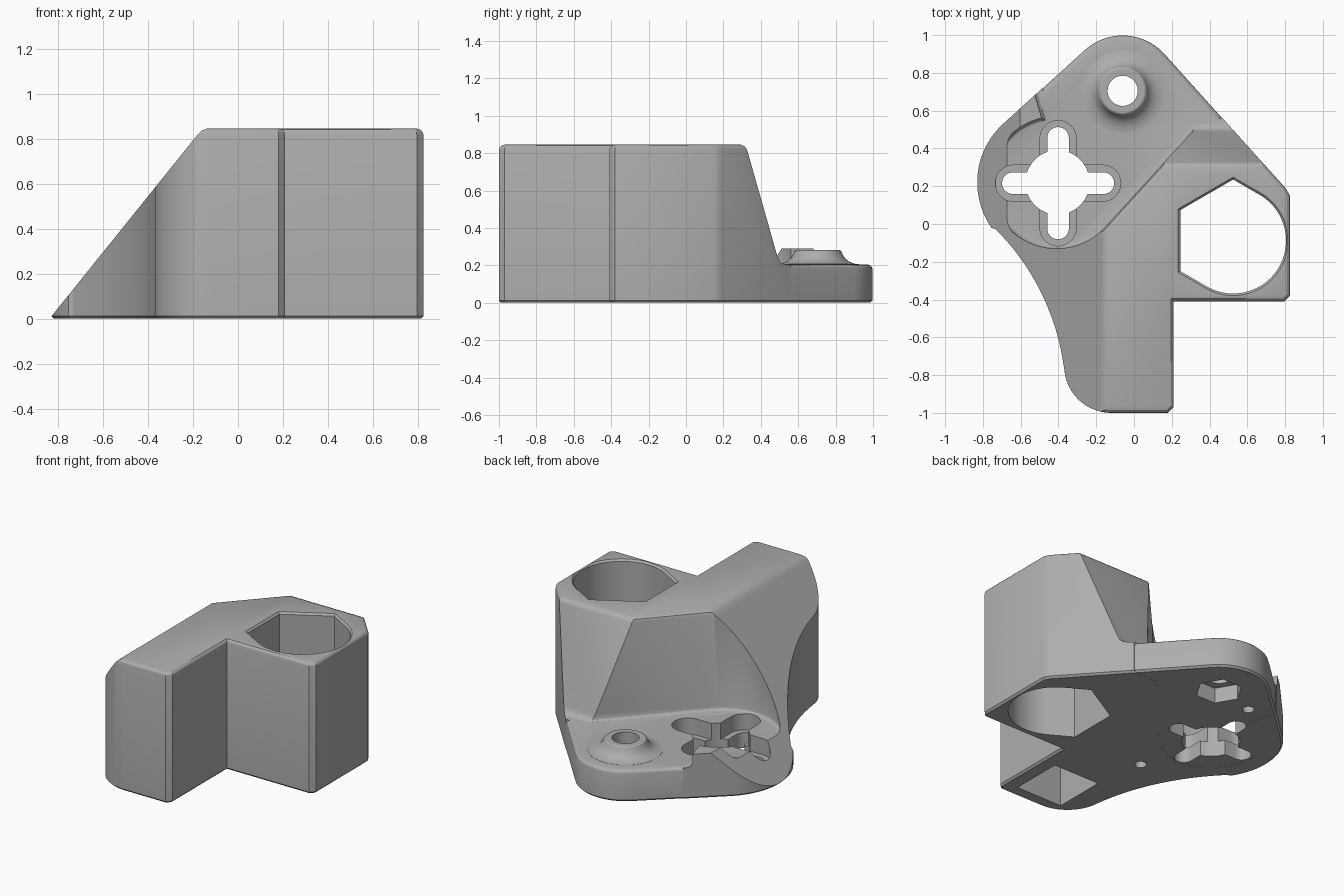
import bpy, bmesh, math
from mathutils import Vector

if "Cube" in bpy.data.objects:
    bpy.data.objects.remove(bpy.data.objects["Cube"])

grey = bpy.data.materials.new("plain grey")
grey.diffuse_color = (0.42, 0.42, 0.42, 1)
grey.use_nodes = True
grey.node_tree.nodes["Principled BSDF"].inputs["Base Color"].default_value = grey.diffuse_color


def arc(cx, cy, r, a0, a1, n):
    return [(cx + r * math.cos(math.radians(a0 + (a1 - a0) * i / n)),
             cy + r * math.sin(math.radians(a0 + (a1 - a0) * i / n))) for i in range(n + 1)]


def inset(poly, d):
    """Mitred inset of a counter-clockwise polygon."""
    out, n = [], len(poly)
    for i in range(n):
        p, a, b = (Vector(poly[k % n]) for k in (i, i - 1, i + 1))
        e, f = (p - a).normalized(), (b - p).normalized()
        m, k = Vector((-e.y, e.x)), Vector((-f.y, f.x))
        out.append(p + (m + k) * (d / (1 + m.dot(k))))
    return out


def loft(name, poly, rings, to=lambda u, v, w: (u, v, w)):
    """Stack insets of a profile; rings are (inset, height)."""
    bm = bmesh.new()
    rows = [[bm.verts.new(to(p[0], p[1], z)) for p in inset(poly, d)] for d, z in rings]
    n = len(poly)
    for lo, hi in zip(rows, rows[1:]):
        for i in range(n):
            bm.faces.new((lo[i], lo[(i + 1) % n], hi[(i + 1) % n], hi[i]))
    bm.faces.new(rows[0][::-1])
    bm.faces.new(rows[-1])
    bmesh.ops.recalc_face_normals(bm, faces=bm.faces)
    me = bpy.data.meshes.new(name)
    bm.to_mesh(me)
    bm.free()
    me.materials.append(grey)
    ob = bpy.data.objects.new(name, me)
    bpy.context.collection.objects.link(ob)
    return ob


def combine(ob, tool, op='DIFFERENCE'):
    bpy.context.view_layer.objects.active = ob
    m = ob.modifiers.new("combine", 'BOOLEAN')
    m.operation, m.object, m.solver = op, tool, 'EXACT'
    bpy.ops.object.modifier_apply(modifier=m.name)
    bpy.data.objects.remove(tool, do_unlink=True)


def capsule(cx, cy, half, r, vertical):
    pts = arc(half - r, 0, r, -90, 90, 16) + arc(r - half, 0, r, 90, 270, 16)
    return [(cx - v, cy + u) if vertical else (cx + u, cy + v) for u, v in pts]


MX, MY = -0.41, 0.22      # cross-slot centre
BX, BY = -0.06, 0.705     # screw boss centre
TOP, FLOOR = 0.845, 0.205

# Footprint, walked clockwise then reversed
outline = [(0.21, -0.97), (0.18, -1.0)]
outline += arc(-0.12, -0.75, 0.25, 270, 184, 14)
outline += arc(-1.633, -0.927, 1.273, 8, 45, 18)
outline += arc(MX, MY, 0.42, 215, 131.5, 20)
outline += arc(-0.06, 0.70, 0.30, 131.5, 41.7, 20)
outline += [(0.805, 0.187), (0.825, 0.15), (0.825, -0.38), (0.795, -0.41), (0.21, -0.41)]
outline.reverse()

# Tall body with rounded top rim
body = loft("bracket", outline, [(0.012, 0), (0, 0.012), (0, TOP - 0.03), (0.004, TOP - 0.015),
                                 (0.015, TOP - 0.004), (0.03, TOP)])

# Clearance: round pocket running into a diagonal wall, with filleted floor
clear = arc(MX, MY, 0.35, 103, 317.6, 48)
clear += [(1.2, 1.466), (0.5, 3), (-0.62, 1.0)]
f = FLOOR - 0.001
combine(body, loft("clearance", clear, [(0.05, -1), (0.05, f), (0.03, f), (0.015, f + 0.004),
                                        (0.004, f + 0.015), (0, f + 0.03), (0, TOP - 0.025),
                                        (-0.007, TOP - 0.007), (-0.025, TOP + 0.001), (-0.025, 1.2)]))

# Sloping back wall
back = [(0.27, 1.2), (0.29, TOP + 0.001), (0.311, 0.838), (0.326, 0.82), (0.488, 0.25), (0.498, 0.225),
        (0.515, 0.210), (0.54, f), (0.56, f), (0.56, -1), (2, -1), (2, 1.2)]
combine(body, loft("back_slope", back, [(0, -0.3), (0, 2)], lambda u, v, w: (w, u, v)))

# Flat cap on the curved guard rim
box = [(-2, 0.38), (-0.31, 0.38), (-0.31, 2), (-2, 2)]
combine(body, loft("rim_cap", box, [(0, 0.29), (0, 1.2)]))

# Low base plate with rounded top edge
base = loft("base", inset(outline, 0.002), [(0.012, 0.001), (0, 0.013), (0, FLOOR - 0.03),
            (0.004, FLOOR - 0.015), (0.015, FLOOR - 0.004), (0.03, FLOOR)])
combine(body, base, 'UNION')

# Sloping left side
left = [(-2, -1.444), (-0.842, -0.005), (-0.18, 0.818), (-0.162, 0.836), (-0.135, TOP + 0.001),
        (-0.12, 1.2), (-2, 1.2)]
combine(body, loft("left_slope", left, [(0, -2), (0, 2)], lambda u, v, w: (u, w, v)))

# Flared screw boss
boss = loft("boss", arc(BX, BY, 0.22, 0, 352.5, 47),
            [(0, 0.1), (0, 0.206), (0.025, 0.209), (0.055, 0.221), (0.077, 0.24), (0.09, 0.265),
             (0.095, 0.276), (0.103, 0.281)])
combine(body, boss, 'UNION')

# Screw hole, nut pocket and two small blind holes underneath
combine(body, loft("screw_hole", arc(BX, BY, 0.08, 0, 348.75, 31), [(0, -1), (0, 1)]))
combine(body, loft("nut_pocket", arc(BX, BY, 0.14, 0, 300, 5), [(0, -1), (0, 0.1)]))
for x, y in ((-0.33, 0.65), (-0.26, -0.25)):
    combine(body, loft("pin_hole", arc(x, y, 0.035, 0, 345, 23), [(0, -1), (0, 0.1)]))

# Cross slots with wider recess above
combine(body, loft("centre_hole", arc(MX + 0.005, MY, 0.17, 0, 354, 59), [(0, -1), (0, 0.6)]))
for vertical in (False, True):
    combine(body, loft("slot", capsule(MX + 0.008, MY - 0.004, 0.297, 0.057, vertical), [(0, -1), (0, 0.5)]))
    combine(body, loft("slot_recess", capsule(MX + 0.008, MY - 0.004, 0.332, 0.096, vertical),
                       [(0, 0.1), (0, 0.5)]))

# Large socket: half hexagon, half circle
HX, HY, HR = 0.525, -0.088, 0.28
socket = [(HX, HY + HR * 1.155), (HX - HR, HY + HR * 0.577), (HX - HR, HY - HR * 0.577)]
socket += arc(HX, HY, HR, 240, 420, 48)
combine(body, loft("socket", socket, [(0, -1), (0, TOP - 0.012), (-0.012, TOP + 0.001), (-0.012, 1.2)]))

# Square pocket under the arm
pocket = [(-0.21, -0.92), (0.12, -0.92), (0.12, -0.58), (-0.21, -0.58)]
combine(body, loft("arm_pocket", pocket, [(0, -1), (0, 0.65)]))

bpy.ops.object.select_all(action='DESELECT')
body.select_set(True)
bpy.context.view_layer.objects.active = body
bpy.ops.object.shade_smooth_by_angle(angle=math.radians(30))
